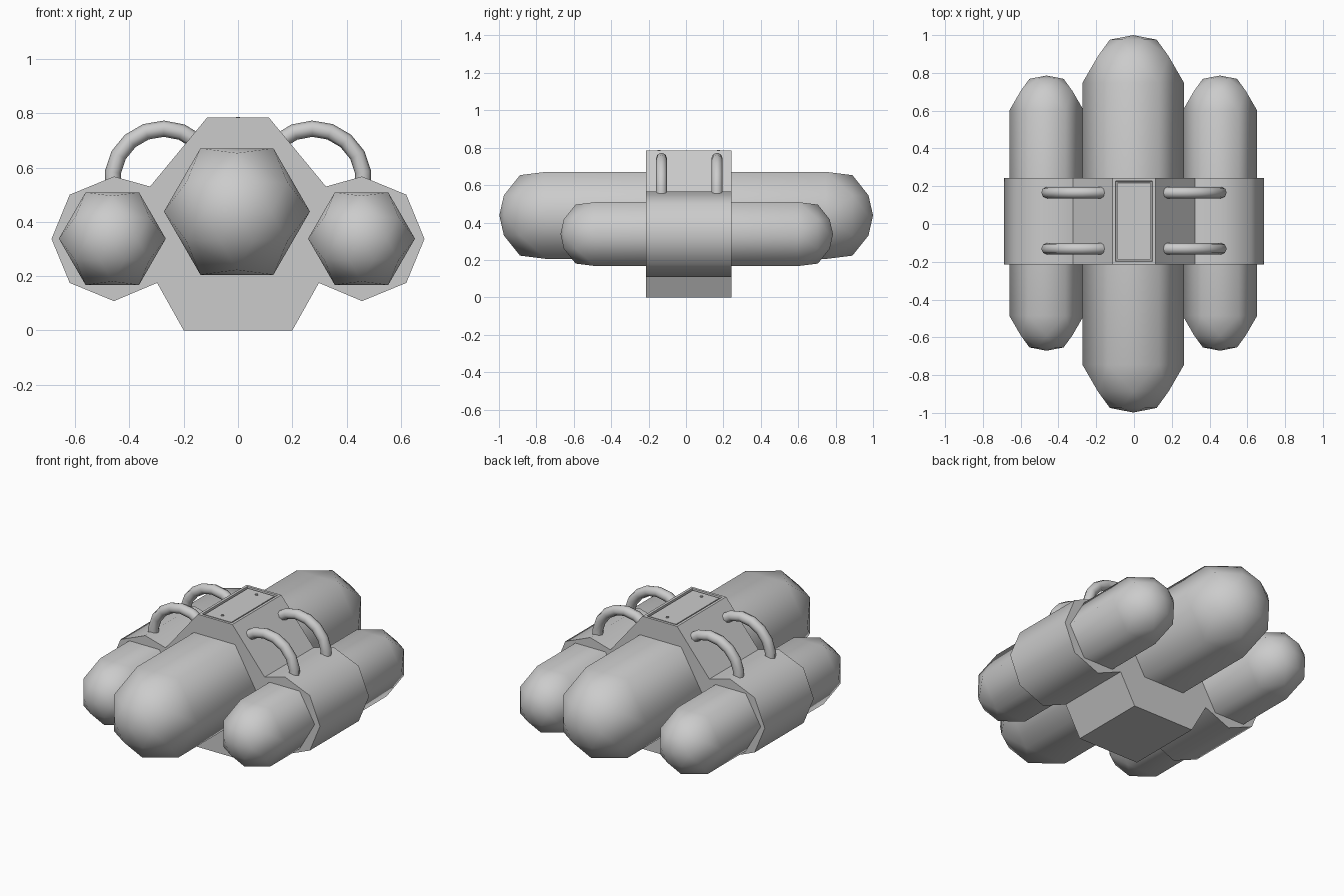
import bpy, bmesh, math
from mathutils import Vector

if "Cube" in bpy.data.objects:
    bpy.data.objects.remove(bpy.data.objects["Cube"])

grey = bpy.data.materials.new("plain grey")
grey.diffuse_color = (0.6, 0.6, 0.6, 1)
grey.use_nodes = True
grey.node_tree.nodes["Principled BSDF"].inputs["Base Color"].default_value = grey.diffuse_color


def finish(name, bm, smooth_angle):
    bmesh.ops.recalc_face_normals(bm, faces=bm.faces[:])
    mesh = bpy.data.meshes.new(name)
    bm.to_mesh(mesh)
    bm.free()
    mesh.materials.append(grey)
    ob = bpy.data.objects.new(name, mesh)
    bpy.context.collection.objects.link(ob)
    bpy.ops.object.select_all(action='DESELECT')
    bpy.context.view_layer.objects.active = ob
    ob.select_set(True)
    bpy.ops.object.shade_smooth_by_angle(angle=math.radians(smooth_angle))
    return ob


def bridge(bm, a, b):
    """Quads between two aligned rings."""
    n = len(a)
    for i in range(n):
        bm.faces.new((a[i], a[(i + 1) % n], b[(i + 1) % n], b[i]))


def capsule(name, x, z, r, y_front, y_back):
    """Six-sided tank with domed ends made of triangles."""
    bm = bmesh.new()

    def ring(y, radius, turn):
        return [bm.verts.new((x + radius * math.cos(math.radians(60 * i + turn)), y,
                              z + radius * math.sin(math.radians(60 * i + turn))))
                for i in range(6)]

    bases = []
    for tip, s in ((y_front, -1), (y_back, 1)):
        y0 = tip - s * r * 0.94
        base = ring(y0, r, 0)
        mid = ring(y0 + s * r * 0.53, r * 0.80, 30)
        top = ring(y0 + s * r * 0.85, r * 0.46, 0)
        pole = bm.verts.new((x, tip, z))
        for i in range(6):
            j = (i + 1) % 6
            bm.faces.new((base[i], base[j], mid[i]))
            bm.faces.new((base[j], mid[j], mid[i]))
            bm.faces.new((mid[i], top[j], top[i]))
            bm.faces.new((mid[i], mid[j], top[j]))
            bm.faces.new((top[i], top[j], pole))
        bases.append(base)
    bridge(bm, *bases)
    finish(name, bm, 180)


def handle(name, side, y):
    """Curved grab bar bent from a round tube."""
    bm = bmesh.new()
    rings = []
    for k in range(9):
        a = math.radians(-12 + 20.5 * k)
        out = Vector((side * math.cos(a), 0, math.sin(a)))
        c = Vector((side * 0.275, y, 0.555)) + out * 0.188
        rings.append([bm.verts.new(c + 0.03 * (out * math.cos(t) + Vector((0, math.sin(t), 0))))
                      for t in (math.tau * i / 8 for i in range(8))])
    for a, b in zip(rings, rings[1:]):
        bridge(bm, a, b)
    bm.faces.new(rings[0])
    bm.faces.new(rings[-1])
    finish(name, bm, 60)


# Central bracket: mirrored half profile extruded front to back
Y0, Y1 = -0.214, 0.244
half = [(0.20, 0), (0.298, 0.175), (0.457, 0.108), (0.62, 0.175), (0.687, 0.337),
        (0.62, 0.50), (0.457, 0.567), (0.324, 0.53), (0.113, 0.785)]
outline = half + [(-x, z) for x, z in reversed(half)]
bm = bmesh.new()
front = [bm.verts.new((x, Y0, z)) for x, z in outline]
back = [bm.verts.new((x, Y1, z)) for x, z in outline]
bridge(bm, front, back)
bm.faces.new(front)
bm.faces.new(back)
bmesh.ops.recalc_face_normals(bm, faces=bm.faces[:])
# Recessed panel on top
top = max(bm.faces, key=lambda f: f.calc_center_median().z)
bmesh.ops.inset_region(bm, faces=[top], thickness=0.022)
bmesh.ops.inset_region(bm, faces=[top], thickness=0.003, depth=-0.012)
bmesh.ops.inset_region(bm, faces=[top], thickness=0.010)
bmesh.ops.inset_region(bm, faces=[top], thickness=0.002, depth=0.008)
finish("bracket", bm, 47)

# Panel bolts
for label, y in (("front", -0.145), ("back", 0.175)):
    bm = bmesh.new()
    bmesh.ops.create_cone(bm, cap_ends=True, segments=8, radius1=0.008, radius2=0.008, depth=0.01)
    bmesh.ops.translate(bm, vec=(0, y, 0.782), verts=bm.verts[:])
    finish(label + "_bolt", bm, 50)

# Tanks
capsule("main_tank", -0.004, 0.438, 0.269, -0.998, 1.0)
for label, s in (("left", -1), ("right", 1)):
    capsule(label + "_tank", s * 0.459 - 0.004, 0.338, 0.197, -0.671, 0.786)
    # Grab bars
    handle(label + "_front_handle", s, -0.131)
    handle(label + "_back_handle", s, 0.166)
